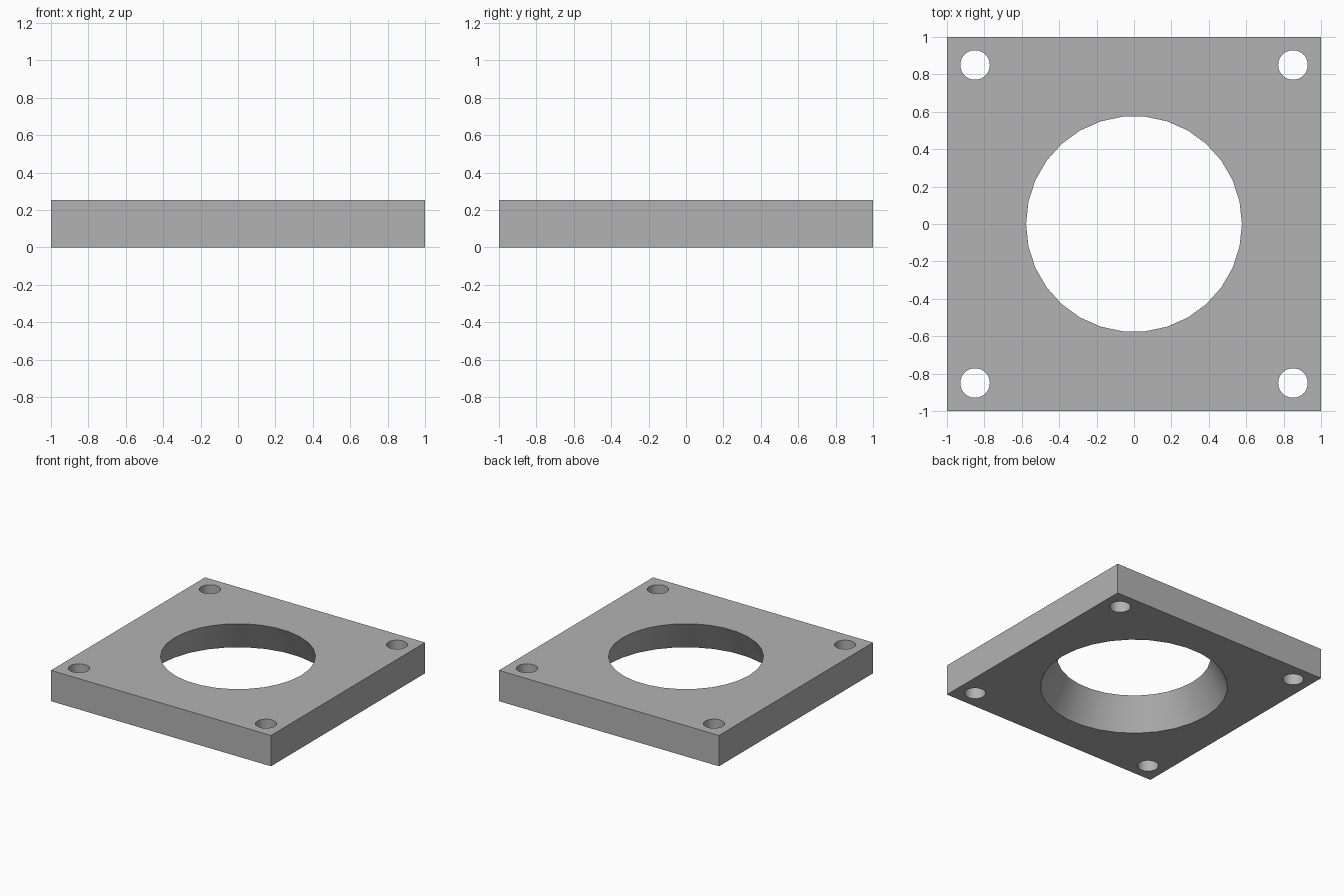
import bpy
from math import pi, radians

cube = bpy.data.objects.get("Cube")
if cube:
    bpy.data.objects.remove(cube, do_unlink=True)

HEIGHT = 0.253
TOP_RADIUS, BOTTOM_RADIUS = 0.577, 0.705
BOLT_RADIUS, BOLT_OFFSET = 0.079, 0.85
MARGIN = 0.1  # how far the cutters reach past the plate

grey = bpy.data.materials.new("plain_grey")
grey.use_nodes = True
colour = (0.45, 0.45, 0.45, 1)
grey.diffuse_color = colour
grey.node_tree.nodes["Principled BSDF"].inputs["Base Color"].default_value = colour

# Square plate
bpy.ops.mesh.primitive_cube_add(size=2, location=(0, 0, HEIGHT / 2))
plate = bpy.context.object
plate.name = "mounting_plate"
plate.scale.z = HEIGHT / 2
bpy.ops.object.transform_apply(location=True, rotation=False, scale=True)
plate.data.materials.append(grey)


def cut_hole(name, x, y, bottom, top):
    """Cut a round, optionally tapered hole through the plate."""
    flare = (bottom - top) / HEIGHT * MARGIN
    bpy.ops.mesh.primitive_cone_add(
        vertices=30, radius1=bottom + flare, radius2=top - flare,
        depth=HEIGHT + 2 * MARGIN, location=(x, y, HEIGHT / 2),
        rotation=(0, 0, pi / 2))
    cutter = bpy.context.object
    cutter.name = name
    cutter.hide_render = True
    cutter.data.materials.append(grey)
    mod = plate.modifiers.new(name, "BOOLEAN")
    mod.operation = "DIFFERENCE"
    mod.solver = "EXACT"
    mod.object = cutter
    bpy.context.view_layer.objects.active = plate
    bpy.ops.object.modifier_apply(modifier=mod.name)
    bpy.data.objects.remove(cutter, do_unlink=True)


# Flared centre opening and four corner bolt holes
cut_hole("centre_opening", 0, 0, BOTTOM_RADIUS, TOP_RADIUS)
for sx in (-1, 1):
    for sy in (-1, 1):
        cut_hole("bolt_hole", sx * BOLT_OFFSET, sy * BOLT_OFFSET,
                 BOLT_RADIUS, BOLT_RADIUS)

# Smooth hole walls, crisp rims
bpy.ops.object.select_all(action="DESELECT")
plate.select_set(True)
bpy.context.view_layer.objects.active = plate
bpy.ops.object.shade_smooth_by_angle(angle=radians(30))
